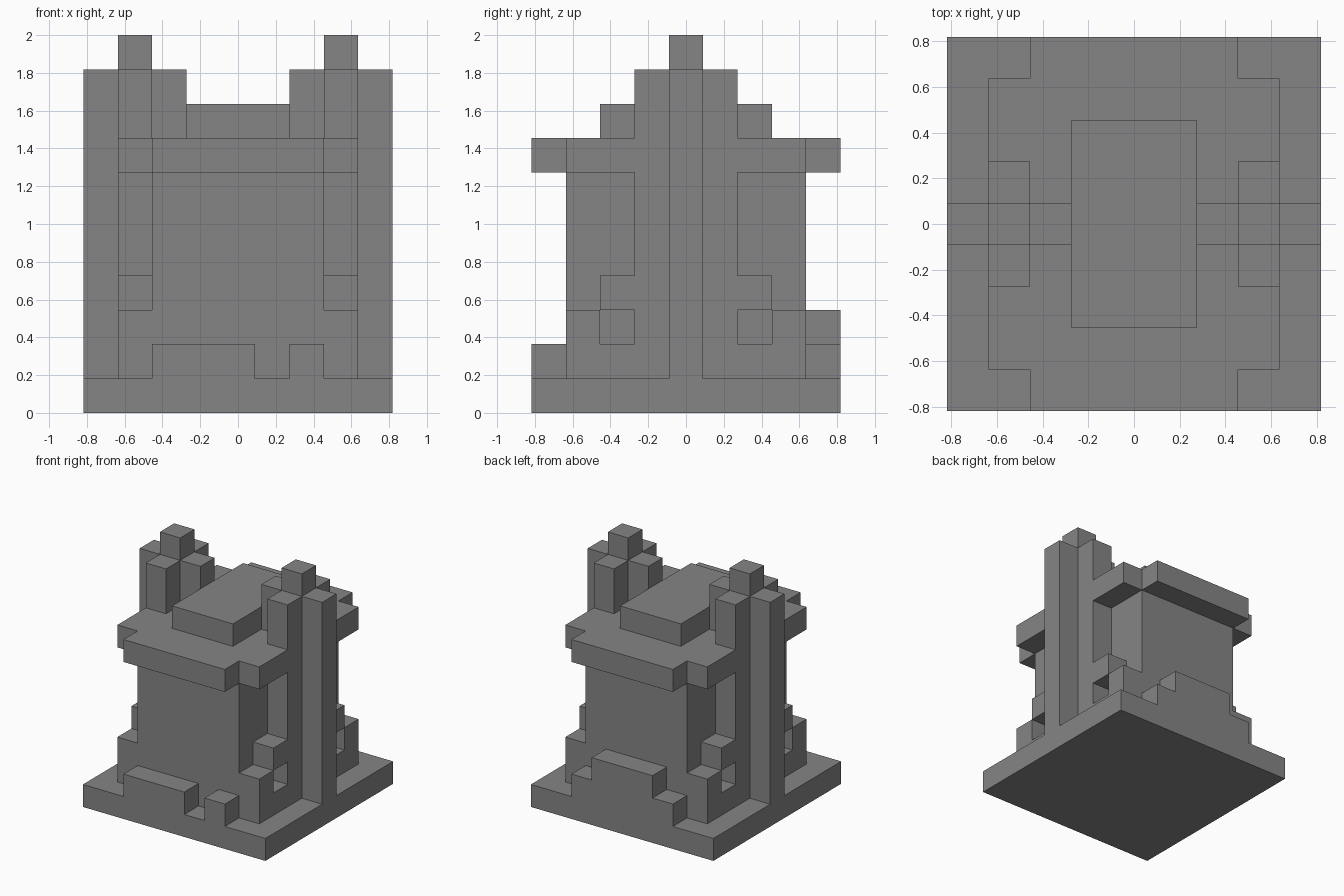
import bpy
import bmesh
from mathutils import Matrix, Vector

cube = bpy.data.objects.get("Cube")
if cube:
    bpy.data.objects.remove(cube, do_unlink=True)

U = 2 / 11  # size of one block

stone = bpy.data.materials.new("grey_stone")
stone.use_nodes = True
GREY = (0.235, 0.235, 0.235, 1)
stone.diffuse_color = GREY
stone.node_tree.nodes["Principled BSDF"].inputs["Base Color"].default_value = GREY


def part(name, *boxes):
    """One object from boxes given as (x0, x1, y0, y1, z0, z1) in blocks."""
    bm = bmesh.new()
    for x0, x1, y0, y1, z0, z1 in boxes:
        centre = Vector((x0 + x1, y0 + y1, z0 + z1)) * U / 2
        size = Vector((x1 - x0, y1 - y0, z1 - z0)) * U
        bmesh.ops.create_cube(
            bm, size=1, matrix=Matrix.LocRotScale(centre, None, size))
    mesh = bpy.data.meshes.new(name)
    bm.to_mesh(mesh)
    bm.free()
    mesh.materials.append(stone)
    obj = bpy.data.objects.new(name, mesh)
    bpy.context.collection.objects.link(obj)


def span(side, a, b):
    """Interval a..b, mirrored for the negative side."""
    return (a, b) if side > 0 else (-b, -a)


# Ground slab and main hall
part("base_slab", (-4.5, 4.5, -4.5, 4.5, 0, 1))
part("main_hall", (-2.5, 2.5, -3.5, 3.5, 1, 7))

# Rubble ledges flush with the slab edge
part("front_ledge_long", (-2.5, 0.5, -4.5, -3.5, 1, 2))
part("front_ledge_short", (1.5, 2.5, -4.5, -3.5, 1, 2))
part("back_ledge_low", (-2.5, -1.5, 3.5, 4.5, 1, 2), (1.5, 2.5, 3.5, 4.5, 1, 2))
part("back_ledge_high", (-1.5, 1.5, 3.5, 4.5, 1, 3))

# Roof: overhanging slab with notched corners, and a raised cap
part("roof_slab", (-2.5, 2.5, -4.5, 4.5, 7, 8),
     (-3.5, -2.5, -3.5, 3.5, 7, 8), (2.5, 3.5, -3.5, 3.5, 7, 8))
part("roof_cap", (-1.5, 1.5, -2.5, 2.5, 8, 9))

for side, label in ((1, "left"), (-1, "right")):
    # Cross-shaped tower with a pinnacle
    core = span(side, 2.5, 3.5)
    part(label + "_tower_core", (*core, -1.5, 1.5, 1, 10))
    part(label + "_tower_outer_rib", (*span(side, 3.5, 4.5), -0.5, 0.5, 1, 10))
    part(label + "_tower_inner_rib", (*span(side, 1.5, 2.5), -0.5, 0.5, 8, 10))
    part(label + "_tower_pinnacle", (*core, -0.5, 0.5, 10, 11))

    # Buttresses at the hall corners, bridged to the tower over a small opening
    for end, where in ((-1, "front"), (1, "back")):
        near = span(end, 1.5, 2.5)
        part(f"{label}_{where}_buttress", (*core, *span(end, 2.5, 3.5), 1, 3))
        part(f"{label}_{where}_sill", (*core, *near, 1, 2))
        part(f"{label}_{where}_bridge", (*core, *near, 3, 4))
